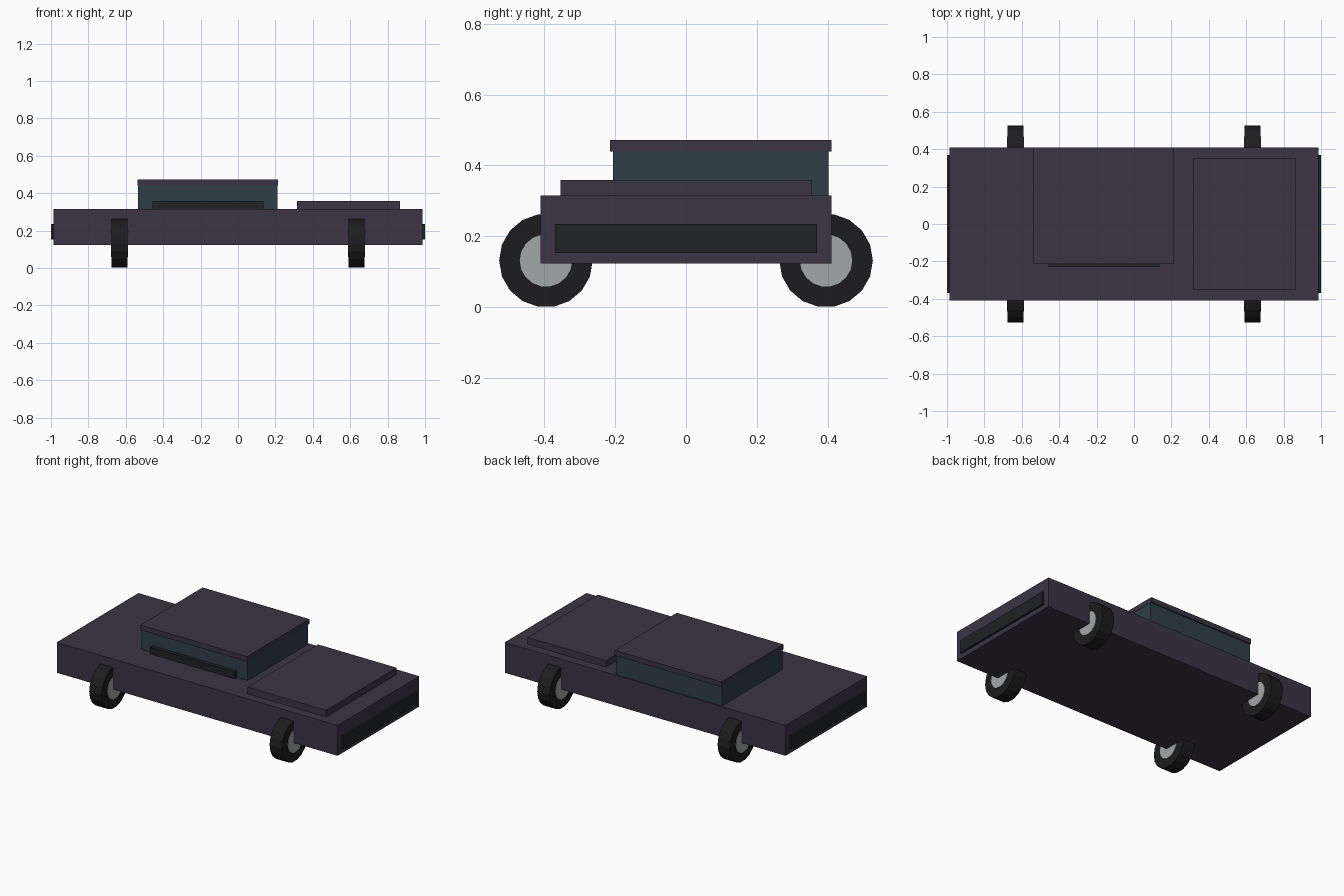
import bpy
from math import pi

if "Cube" in bpy.data.objects:
    bpy.data.objects.remove(bpy.data.objects["Cube"])


def material(name, rgb):
    m = bpy.data.materials.new(name)
    m.diffuse_color = (*rgb, 1)
    m.use_nodes = True
    m.node_tree.nodes["Principled BSDF"].inputs["Base Color"].default_value = m.diffuse_color
    return m


PAINT = material("paint", (0.043, 0.036, 0.056))
GLASS = material("glass", (0.028, 0.050, 0.063))
RUBBER = material("rubber", (0.012, 0.012, 0.013))
TRIM = material("trim", (0.014, 0.016, 0.018))
METAL = material("metal", (0.37, 0.39, 0.39))


def box(name, x, y, z, mat):
    """Box from (min, max) ranges on each axis."""
    bpy.ops.mesh.primitive_cube_add(
        size=1, location=[(a + b) / 2 for a, b in (x, y, z)])
    ob = bpy.context.object
    ob.name = name
    ob.scale = [b - a for a, b in (x, y, z)]
    bpy.ops.object.transform_apply(location=False, rotation=False, scale=True)
    ob.data.materials.append(mat)


def disc(name, loc, radius, width, mat):
    """Low-poly cylinder with its axis along x."""
    bpy.ops.mesh.primitive_cylinder_add(
        vertices=18, radius=radius, depth=width, location=loc,
        rotation=(0, pi / 2, 0))
    ob = bpy.context.object
    ob.name = name
    ob.data.materials.append(mat)


# Body slab and hood panel
box("body", (-0.987, 0.987), (-0.41, 0.41), (0.123, 0.316), PAINT)
box("hood", (0.315, 0.867), (-0.354, 0.354), (0.312, 0.359), PAINT)

# Cabin, set towards the back, with its roof
box("cabin", (-0.535, 0.212), (-0.206, 0.402), (0.312, 0.442), GLASS)
box("roof", (-0.536, 0.214), (-0.214, 0.41), (0.44, 0.472), PAINT)

# Dark strip along the cabin front
box("side_strip", (-0.456, 0.137), (-0.23, -0.2), (0.312, 0.359), TRIM)

# Bumpers at both ends
for side, sx in (("left", -1), ("right", 1)):
    box(side + "_bumper", sorted((sx * 0.975, sx * 1.0)),
        (-0.369, 0.369), (0.153, 0.235), TRIM)

# Wheels, turning about x, with hubs slightly proud of the tyres
for xs, sx in (("left", -1), ("right", 1)):
    for ys, sy in (("front", -1), ("back", 1)):
        loc = (sx * 0.634, sy * 0.395, 0.132)
        disc(f"{ys}_{xs}_tyre", loc, 0.132, 0.086, RUBBER)
        disc(f"{ys}_{xs}_hub", loc, 0.074, 0.092, METAL)
